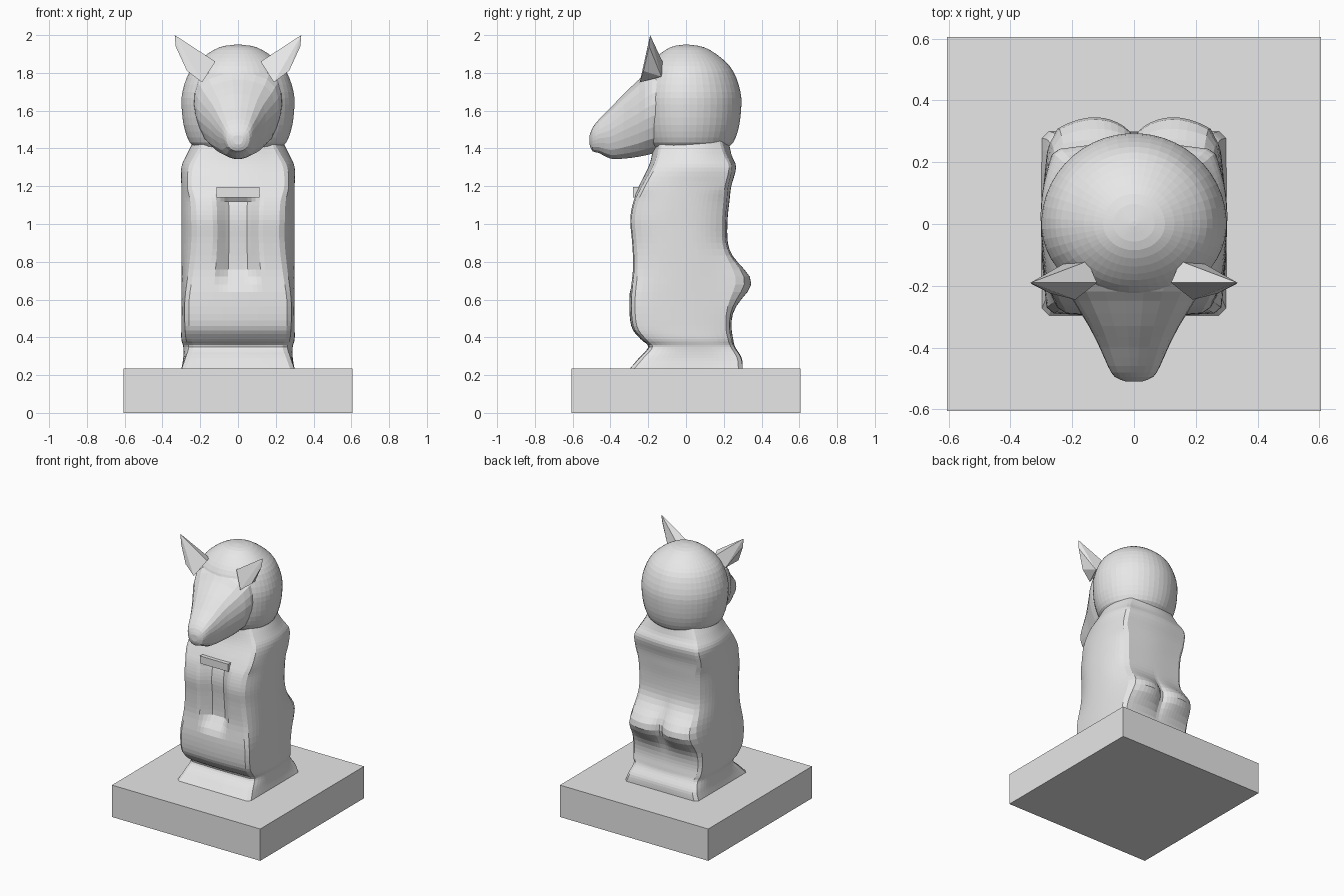
import bpy, bmesh, math
from math import sin, cos, pi, exp

old = bpy.data.objects.get("Cube")
if old:
    bpy.data.objects.remove(old, do_unlink=True)

stone = bpy.data.materials.new("light grey stone")
stone.use_nodes = True
grey = (0.8, 0.8, 0.8, 1)
stone.diffuse_color = grey
stone.node_tree.nodes["Principled BSDF"].inputs["Base Color"].default_value = grey


def finish(bm, name):
    bmesh.ops.recalc_face_normals(bm, faces=bm.faces[:])
    mesh = bpy.data.meshes.new(name)
    bm.to_mesh(mesh)
    bm.free()
    mesh.materials.append(stone)
    obj = bpy.data.objects.new(name, mesh)
    bpy.context.collection.objects.link(obj)
    return obj


def box(name, low, high):
    bm = bmesh.new()
    bmesh.ops.create_cube(bm, size=1)
    for v in bm.verts:
        for i in range(3):
            v.co[i] = low[i] + (v.co[i] + 0.5) * (high[i] - low[i])
    return finish(bm, name)


def loft(name, rings):
    """Skin closed rings of equal length and cap both ends."""
    bm = bmesh.new()
    rows = [[bm.verts.new(p) for p in ring] for ring in rings]
    n = len(rows[0])
    for a, b in zip(rows, rows[1:]):
        for i in range(n):
            j = (i + 1) % n
            bm.faces.new((a[i], a[j], b[j], b[i]))
    bm.faces.new(rows[0])
    bm.faces.new(rows[-1])
    return finish(bm, name)


def refine(rows, steps):
    """Smoothly interpolate a table of rows."""
    out = []
    for k in range(len(rows) - 1):
        p0, p1 = rows[max(k - 1, 0)], rows[k]
        p2, p3 = rows[k + 1], rows[min(k + 2, len(rows) - 1)]
        for s in range(steps):
            t = s / steps
            out.append([b + 0.5 * t * (c - a + t * (2*a - 5*b + 4*c - d + t * (3*(b - c) + d - a)))
                        for a, b, c, d in zip(p0, p1, p2, p3)])
    return out + [list(rows[-1])]


def unit_ring(count, roundness):
    """Points between a unit square (0) and a unit circle (1)."""
    ring = []
    for i in range(count):
        a = 2 * pi * (i + 0.5) / count
        c, s = cos(a), sin(a)
        k = roundness + (1 - roundness) / max(abs(c), abs(s))
        ring.append((c * k, s * k))
    return ring


# Square plinth
box("plinth", (-0.605, -0.605, 0), (0.605, 0.605, 0.235))

# Body rows: height, front y, back y, side width, corner width, roundness
body_rows = [
    (0.23, -0.30, 0.30, 0.30, 0.30, 0.0),
    (0.29, -0.25, 0.295, 0.29, 0.28, 0.05),
    (0.35, -0.20, 0.26, 0.29, 0.26, 0.1),
    (0.39, -0.24, 0.25, 0.30, 0.28, 0.15),
    (0.46, -0.29, 0.24, 0.30, 0.29, 0.15),
    (0.60, -0.30, 0.24, 0.30, 0.29, 0.15),
    (0.76, -0.285, 0.24, 0.30, 0.26, 0.15),
    (0.90, -0.29, 0.22, 0.30, 0.24, 0.15),
    (1.02, -0.30, 0.22, 0.30, 0.24, 0.15),
    (1.12, -0.285, 0.23, 0.30, 0.25, 0.2),
    (1.20, -0.25, 0.24, 0.30, 0.28, 0.25),
    (1.30, -0.20, 0.265, 0.30, 0.28, 0.35),
    (1.37, -0.18, 0.24, 0.27, 0.25, 0.5),
    (1.47, -0.17, 0.22, 0.22, 0.21, 0.8),
]


def body_point(u, v, row):
    z, front, back, side, corner, _ = row
    x = u * (side + (corner - side) * abs(v) ** 3)
    y = (front + back) / 2 + v * (back - front) / 2
    if v > 0:  # paired haunches
        swell = 0.3 + 0.7 * sin(pi * min(abs(x) / 0.3, 1)) ** 0.6
        y += 0.115 * exp(-((z - 0.69) / 0.11) ** 2) * swell * v ** 3
    elif v < -0.8:  # sunken groove between the forelegs
        across = max(0, min(1, (0.12 - abs(x)) / 0.07))
        along = max(0, min(1, (z - 0.66) / 0.1, (1.16 - z) / 0.03))
        y += 0.06 * across * along
    return x, y, z


loft("body", [[body_point(u, v, r) for u, v in unit_ring(80, r[5])]
              for r in refine(body_rows, 4)])
box("chest_lip", (-0.115, -0.28, 1.14), (0.115, -0.15, 1.195))

# Rounded head: radius, height
head_rows = [(0.12, 1.395), (0.235, 1.41), (0.28, 1.49), (0.298, 1.6), (0.295, 1.7),
             (0.255, 1.81), (0.19, 1.88), (0.1, 1.935), (0.01, 1.95)]
loft("head", [[(r * u, r * v * (0.85 if v < 0 else 0.98), z) for u, v in unit_ring(48, 1)]
              for r, z in refine(head_rows, 3)])

# Tapering muzzle: y, top, bottom, half width
muzzle_rows = [(-0.05, 1.86, 1.40, 0.27), (-0.18, 1.83, 1.37, 0.26), (-0.25, 1.765, 1.355, 0.22),
               (-0.33, 1.69, 1.345, 0.165), (-0.40, 1.615, 1.345, 0.125),
               (-0.46, 1.555, 1.375, 0.095), (-0.495, 1.51, 1.385, 0.07),
               (-0.51, 1.47, 1.42, 0.03)]


def muzzle_ring(row):
    y, top, bottom, width = row
    # narrower along the jaw than along the brow
    return [(width * u * (0.88 + 0.12 * v), y, (top + bottom) / 2 + v * (top - bottom) / 2)
            for u, v in unit_ring(24, 0.75)]


loft("muzzle", [muzzle_ring(r) for r in refine(muzzle_rows, 2)])

# Pointed ears sweeping up and outward
ear_points = [(0.12, -0.19, 1.86), (0.19, -0.245, 1.75), (0.27, -0.225, 1.81),
              (0.33, -0.195, 1.94), (0.335, -0.19, 2.0), (0.15, -0.12, 1.85),
              (0.23, -0.13, 1.78), (0.27, -0.16, 1.85)]
for name, side in (("left_ear", 1), ("right_ear", -1)):
    bm = bmesh.new()
    for x, y, z in ear_points:
        bm.verts.new((x * side, y, z))
    bmesh.ops.convex_hull(bm, input=bm.verts[:])
    finish(bm, name)
